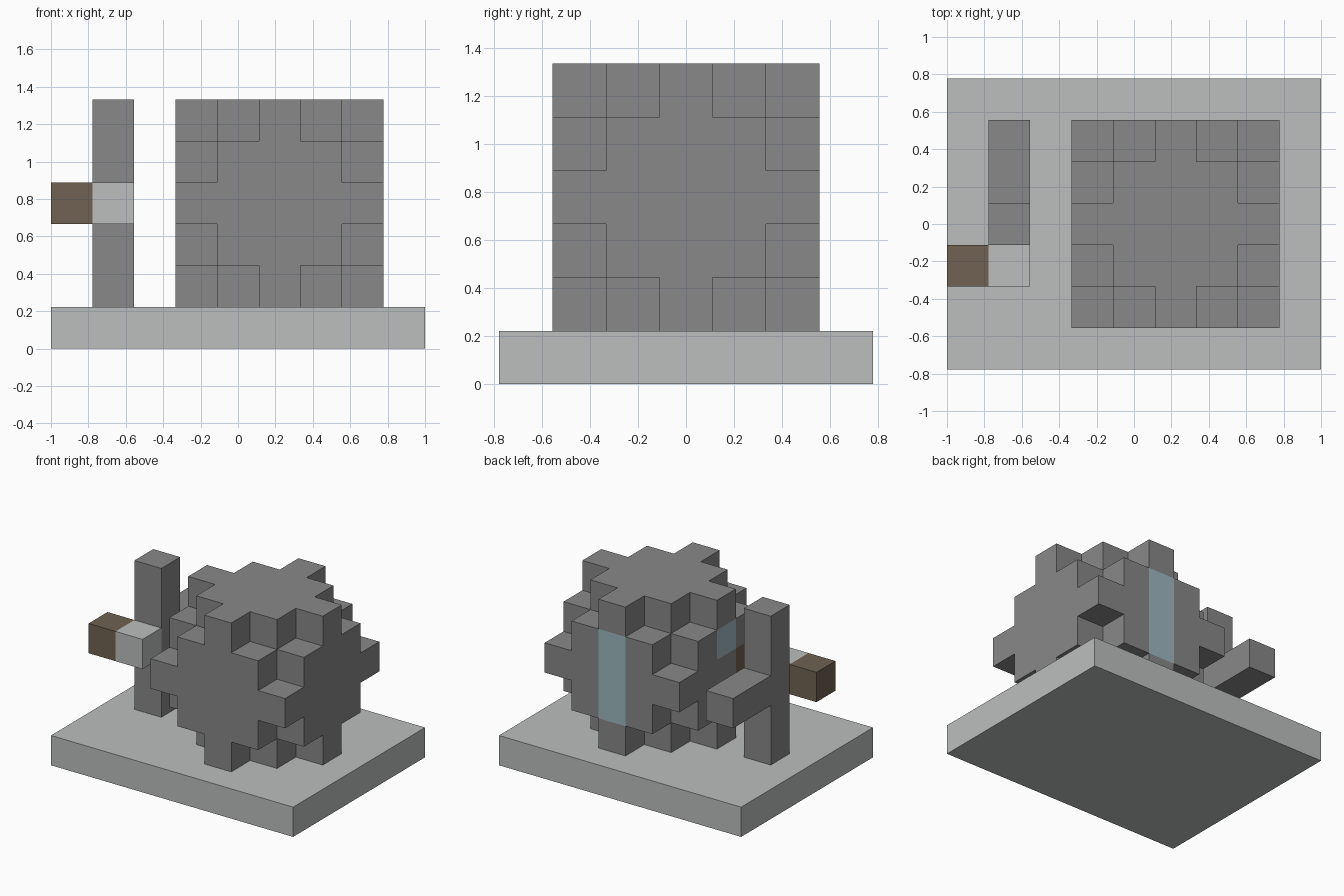
import bpy
import bmesh
from itertools import product
from mathutils import Vector

if "Cube" in bpy.data.objects:
    bpy.data.objects.remove(bpy.data.objects["Cube"], do_unlink=True)

U = 2 / 9  # edge of one block


def material(name, rgb):
    m = bpy.data.materials.new(name)
    m.use_nodes = True
    m.diffuse_color = (*rgb, 1)
    bsdf = next(n for n in m.node_tree.nodes if n.type == "BSDF_PRINCIPLED")
    bsdf.inputs["Base Color"].default_value = (*rgb, 1)
    return m


dark_gray = material("dark gray", (0.246, 0.246, 0.246))
light_gray = material("light gray", (0.497, 0.521, 0.515))
brown = material("brown", (0.162, 0.122, 0.084))
glass = material("pale blue glass", (0.342, 0.479, 0.527))


def blocks(name, cells, centre, mats, paint=lambda cell, normal: 0):
    """Outer skin of a set of unit blocks around a centre given in block units."""
    bm = bmesh.new()
    cells = set(cells)
    for cell in cells:
        for axis, sign in product(range(3), (-1, 1)):
            n = Vector((0, 0, 0))
            n[axis] = sign
            if tuple(int(c + d) for c, d in zip(cell, n)) in cells:
                continue
            a = Vector((0, 0, 0))
            a[(axis + 1) % 3] = 1
            b = n.cross(a)
            mid = Vector(cell) + n / 2 + Vector(centre)
            corners = [mid + (i * a + j * b) / 2
                       for i, j in ((-1, -1), (1, -1), (1, 1), (-1, 1))]
            face = bm.faces.new([bm.verts.new(c * U) for c in corners])
            face.material_index = paint(cell, tuple(n))
    bmesh.ops.remove_doubles(bm, verts=bm.verts, dist=0.001)
    mesh = bpy.data.meshes.new(name)
    bm.to_mesh(mesh)
    bm.free()
    for m in mats:
        mesh.materials.append(m)
    obj = bpy.data.objects.new(name, mesh)
    bpy.context.collection.objects.link(obj)
    return obj


def box(name, size, centre, mat):
    bpy.ops.mesh.primitive_cube_add(size=1, location=Vector(centre) * U)
    obj = bpy.context.object
    obj.name = name
    obj.scale = Vector(size) * U
    bpy.ops.object.transform_apply(location=False, rotation=False, scale=True)
    obj.data.materials.append(mat)
    return obj


# Flat base slab
box("base", (9, 7, 1), (0, 0, 0.5), light_gray)


# Stepped ball with a tall rear window, a side window and a side latch
def ball_paint(cell, normal):
    x, y, z = cell
    if normal == (0, 1, 0) and y == 2 and x == 0 and abs(z) <= 1:
        return 1
    if normal == (-1, 0, 0) and x == -2:
        if (y, z) == (0, 1):
            return 1
        if (y, z) == (-1, 0):
            return 2
    return 0


reach = range(-2, 3)
ball = [c for c in product(reach, repeat=3) if sum(map(abs, c)) <= 4]
blocks("ball", ball, (1, 0, 3.5), [dark_gray, glass, brown], ball_paint)

# Open hatch frame: upright post with a rear arm
frame = [(0, 0, z) for z in reach] + [(0, 1, 0), (0, 2, 0)]
blocks("hatch_frame", frame, (-3, 0, 3.5), [dark_gray])

# Handle on the front of the hatch frame
box("handle_mount", (1, 1, 1), (-3, -1, 3.5), light_gray)
box("handle_grip", (1, 1, 1), (-4, -1, 3.5), brown)
